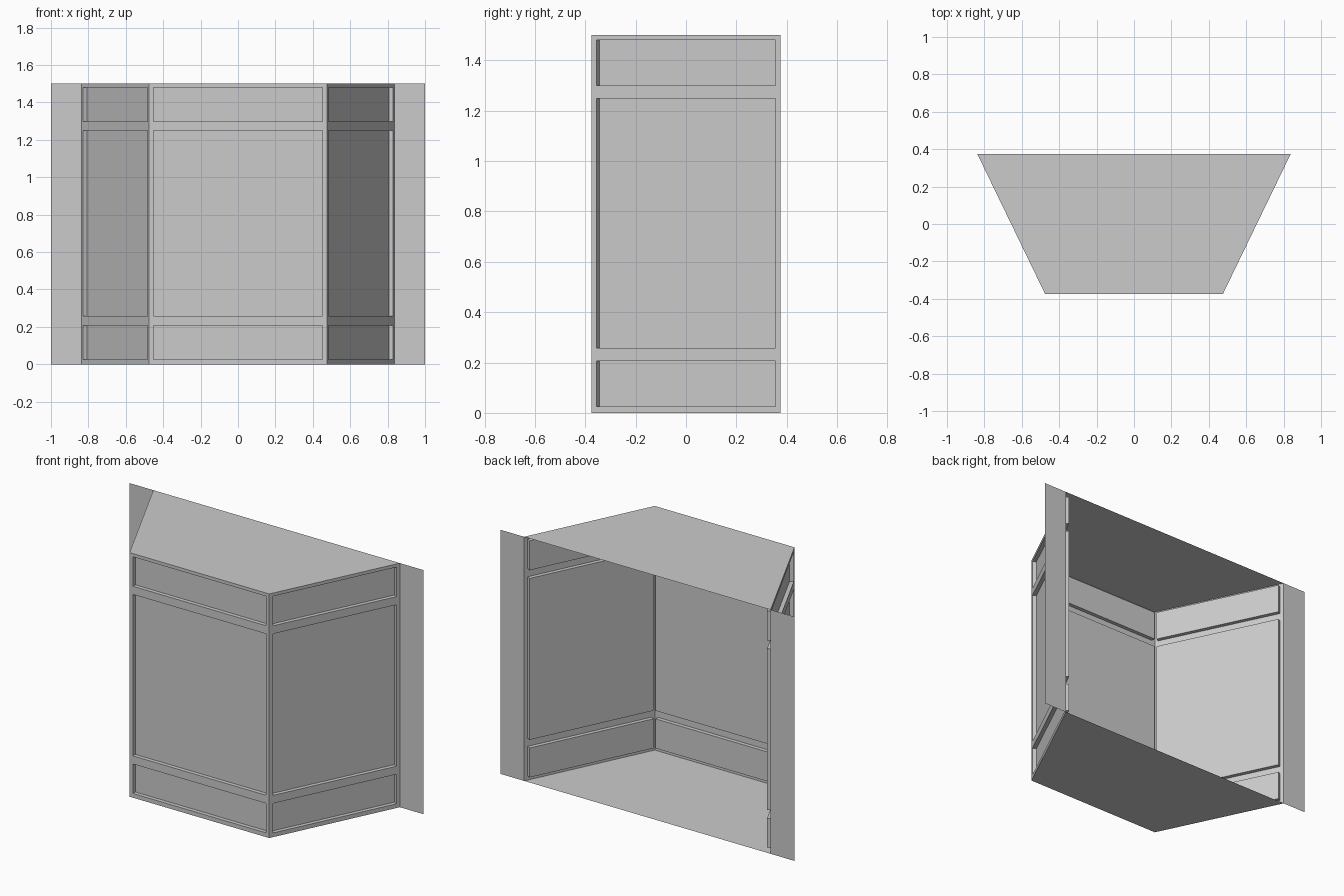
import bpy
from mathutils import Vector

if "Cube" in bpy.data.objects:
    bpy.data.objects.remove(bpy.data.objects["Cube"])

H = 1.5            # height
MARGIN = 0.0225    # frame border
DEPTH = 0.024      # pane recess
ROWS = [0, 0.026, 0.207, 0.257, 1.249, 1.299, 1.48, H]

# Plan of the bay, left to right
PLAN = [Vector(p) for p in ((-0.838, 0.375, 0), (-0.475, -0.375, 0),
                            (0.475, -0.375, 0), (0.838, 0.375, 0))]
UP = Vector((0, 0, 1))


def make(name, quads):
    """Mesh object from quads, sharing coincident corners."""
    index, faces = {}, []
    for q in quads:
        faces.append([index.setdefault(tuple(round(c, 5) for c in v), len(index)) for v in q])
    mesh = bpy.data.meshes.new(name)
    mesh.from_pydata(list(index), [], faces)
    mesh.update()
    ob = bpy.data.objects.new(name, mesh)
    bpy.context.collection.objects.link(ob)
    return ob


def panelled_wall(name, a, b):
    """Thin wall from a to b with three recessed panes in a frame."""
    along = (b - a).normalized()
    inward = -along.cross(UP) * DEPTH
    length = (b - a).length
    cols = [0, MARGIN, length - MARGIN, length]
    quads = []
    for i in range(3):
        for j in range(7):
            u0, u1, z0, z1 = cols[i], cols[i + 1], ROWS[j], ROWS[j + 1]
            cell = [a + along * u + UP * z for u, z in ((u0, z0), (u1, z0), (u1, z1), (u0, z1))]
            if i == 1 and j % 2:
                pane = [v + inward for v in cell]
                quads.append(pane)
                for k in range(4):
                    n = (k + 1) % 4
                    quads.append([cell[k], cell[n], pane[n], pane[k]])
            else:
                quads.append(cell)
    make(name, quads)


# Three panelled window walls
for name, a, b in zip(("left_window", "front_window", "right_window"), PLAN, PLAN[1:]):
    panelled_wall(name, a, b)

# Roof and floor sheets
make("roof", [[p + UP * H for p in PLAN]])
make("floor", [PLAN[::-1]])

# Flat mounting flanges either side of the open back
for name, x0, x1 in (("left_flange", -1, -0.838), ("right_flange", 0.838, 1)):
    make(name, [[Vector((x, 0.375, z)) for x, z in ((x0, 0), (x1, 0), (x1, H), (x0, H))]])
